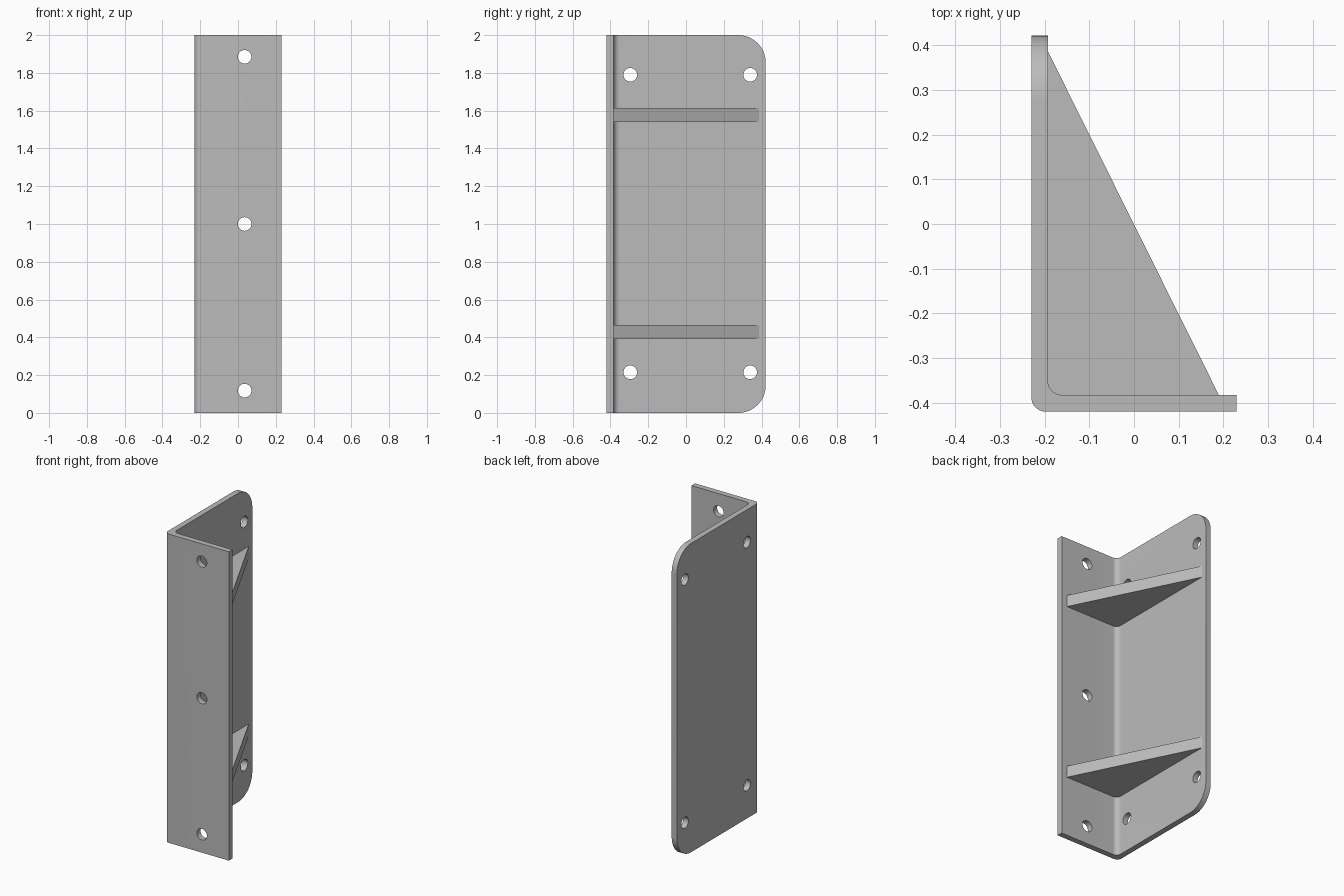
import bpy, bmesh
from math import radians
from mathutils import Matrix, Vector

cube = bpy.data.objects.get("Cube")
if cube:
    bpy.data.objects.remove(cube, do_unlink=True)

X0, X1, Y0, Y1, H, T = -0.23, 0.229, -0.42, 0.422, 2.0, 0.037
XI, YI = X0 + T, Y0 + T          # inner faces of the two plates
HOLE_R = 0.036

grey = bpy.data.materials.new("plain grey")
grey.use_nodes = True
grey.diffuse_color = (0.5, 0.5, 0.5, 1)
grey.node_tree.nodes["Principled BSDF"].inputs["Base Color"].default_value = (0.5, 0.5, 0.5, 1)


def prism(points, z0, z1):
    """Extrude an outline in the xy plane from z0 to z1."""
    bm = bmesh.new()
    face = bm.faces.new([bm.verts.new((x, y, z0)) for x, y in points])
    top = bmesh.ops.extrude_face_region(bm, geom=[face])["geom"]
    bmesh.ops.translate(bm, vec=(0, 0, z1 - z0),
                        verts=[g for g in top if isinstance(g, bmesh.types.BMVert)])
    bmesh.ops.recalc_face_normals(bm, faces=bm.faces)
    return bm


def finish(bm, name):
    mesh = bpy.data.meshes.new(name)
    bm.to_mesh(mesh)
    bm.free()
    mesh.materials.append(grey)
    obj = bpy.data.objects.new(name, mesh)
    bpy.context.collection.objects.link(obj)
    return obj


def round_edges(bm, test, radius, segments):
    edges = [e for e in bm.edges if test(e, (e.verts[0].co + e.verts[1].co) / 2)]
    bmesh.ops.bevel(bm, geom=edges, offset=radius, offset_type='OFFSET',
                    segments=segments, profile=0.5, affect='EDGES')


def upright_at(x, y):
    return lambda e, mid: (mid - Vector((x, y, H / 2))).length < 0.001


# Angle plate: L profile with rounded bend and rounded free corners
bm = prism([(X0, Y0), (X1, Y0), (X1, YI), (XI, YI), (XI, Y1), (X0, Y1)], 0, H)
round_edges(bm, lambda e, mid: mid.y > Y1 - 0.001
            and abs(e.verts[0].co.x - e.verts[1].co.x) > 0.01, 0.145, 16)
round_edges(bm, upright_at(X0, Y0), 0.032, 8)
round_edges(bm, upright_at(XI, YI), 0.032, 8)
plate = finish(bm, "angle_plate")

# Bolt holes: three through the front flange, four through the side plate
bm = bmesh.new()


def add_hole(location, axis):
    turn = Matrix.Rotation(radians(90), 4, axis)
    bmesh.ops.create_cone(bm, cap_ends=True, segments=32, radius1=HOLE_R, radius2=HOLE_R,
                          depth=0.12, matrix=Matrix.Translation(location) @ turn)


for z in (0.118, 1.0, 1.885):
    add_hole((0.035, Y0 + T / 2, z), 'X')
for y in (-0.295, 0.34):
    for z in (0.215, 1.79):
        add_hole((X0 + T / 2, y, z), 'Y')
cutter = finish(bm, "hole_cutter")
cutter.hide_render = True

cut = plate.modifiers.new("holes", 'BOOLEAN')
cut.operation = 'DIFFERENCE'
cut.solver = 'EXACT'
cut.object = cutter
bpy.context.view_layer.objects.active = plate
plate.select_set(True)
bpy.ops.object.modifier_apply(modifier=cut.name)
bpy.data.objects.remove(cutter, do_unlink=True)
bpy.ops.object.shade_smooth_by_angle(angle=radians(30))

# Triangular gussets, let slightly into both plates
sink = 0.01
outline = [(XI - sink, YI - sink), (0.19, YI - sink), (0.19, YI), (XI, 0.387), (XI - sink, 0.387)]
for name, z in (("lower_gusset", 0.39), ("upper_gusset", 1.54)):
    finish(prism(outline, z, z + 0.075), name)
